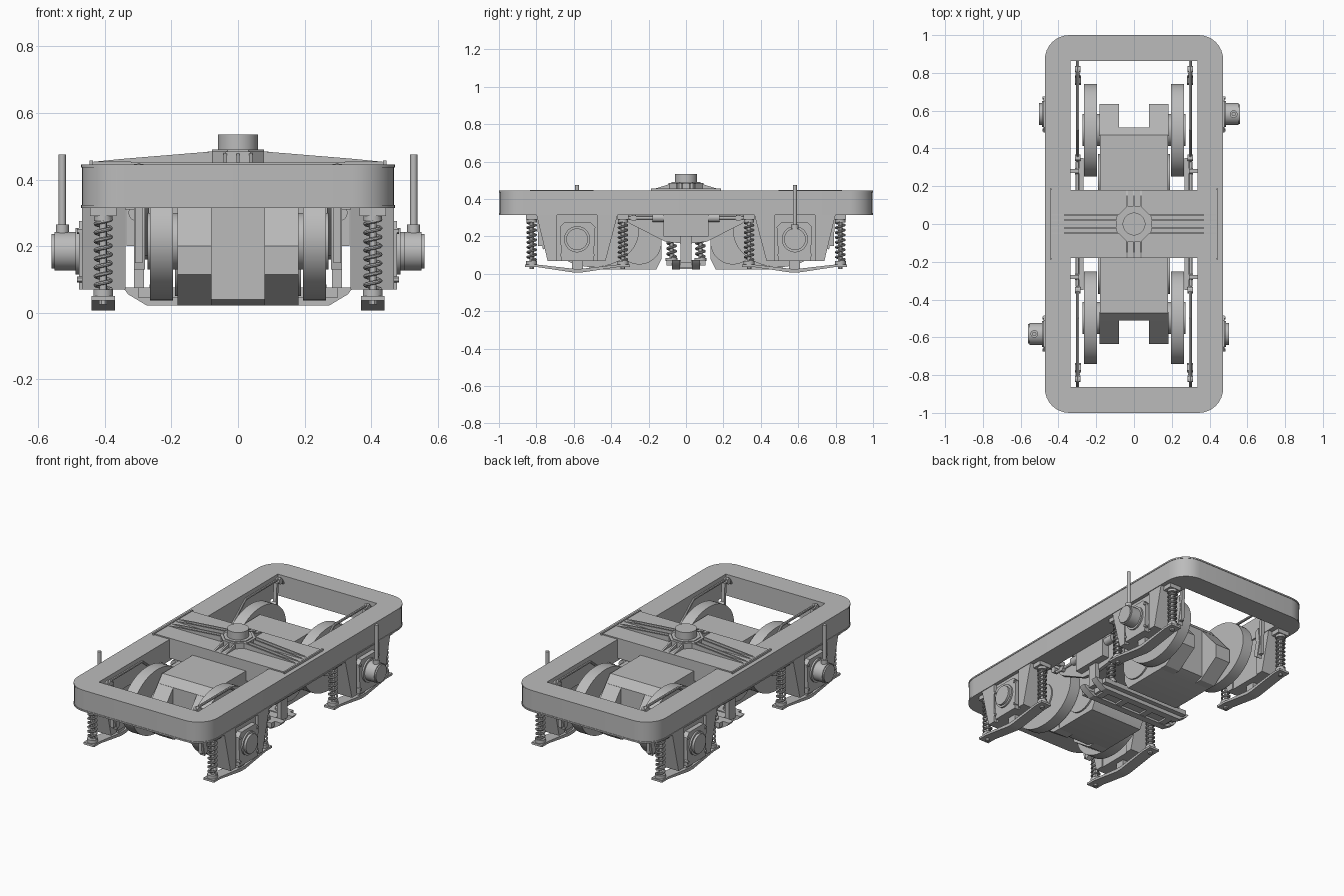
import bpy, bmesh
from math import sin, cos, pi, radians
from mathutils import Matrix

if "Cube" in bpy.data.objects:
    bpy.data.objects.remove(bpy.data.objects["Cube"])

GREY = (0.5, 0.5, 0.5, 1)
mat = bpy.data.materials.new("steel_grey")
mat.use_nodes = True
mat.diffuse_color = GREY
mat.node_tree.nodes["Principled BSDF"].inputs["Base Color"].default_value = GREY


def finish(name, mesh):
    ob = bpy.data.objects.new(name, mesh)
    bpy.context.scene.collection.objects.link(ob)
    mesh.materials.clear()
    mesh.materials.append(mat)
    bpy.ops.object.select_all(action='DESELECT')
    ob.select_set(True)
    bpy.context.view_layer.objects.active = ob
    bpy.ops.object.shade_smooth_by_angle(angle=radians(30))
    return ob


def prism(name, pts, axis, lo, hi):
    """Extrude a 2D outline along an axis between lo and hi."""
    place = {'X': lambda p, d: (d, p[0], p[1]),
             'Y': lambda p, d: (p[0], d, p[1]),
             'Z': lambda p, d: (p[0], p[1], d)}[axis]
    bm = bmesh.new()
    a = [bm.verts.new(place(p, lo)) for p in pts]
    b = [bm.verts.new(place(p, hi)) for p in pts]
    bm.faces.new(a)
    bm.faces.new(b)
    for i in range(len(pts)):
        j = (i + 1) % len(pts)
        bm.faces.new((a[i], a[j], b[j], b[i]))
    bmesh.ops.recalc_face_normals(bm, faces=bm.faces)
    mesh = bpy.data.meshes.new(name)
    bm.to_mesh(mesh)
    bm.free()
    return finish(name, mesh)


def box(name, x, y, z):
    return prism(name, [(x[0], y[0]), (x[1], y[0]), (x[1], y[1]), (x[0], y[1])], 'Z', *z)


def disc(name, c, r, axis, lo, hi, n=32, r2=None):
    r2 = r2 or r
    turn = pi / n
    pts = [(c[0] + r * cos(2 * pi * i / n + turn), c[1] + r2 * sin(2 * pi * i / n + turn))
           for i in range(n)]
    return prism(name, pts, axis, lo, hi)


def curve_mesh(name, splines, **settings):
    cu = bpy.data.curves.new(name, 'CURVE')
    for k, v in settings.items():
        setattr(cu, k, v)
    for pts, closed in splines:
        sp = cu.splines.new('POLY')
        sp.points.add(len(pts) - 1)
        for p, co in zip(sp.points, pts):
            p.co = (*co, 1)
        sp.use_cyclic_u = closed
    tmp = bpy.data.objects.new(name + "_path", cu)
    bpy.context.scene.collection.objects.link(tmp)
    dg = bpy.context.evaluated_depsgraph_get()
    mesh = bpy.data.meshes.new_from_object(tmp.evaluated_get(dg))
    bpy.data.objects.remove(tmp)
    return finish(name, mesh)


def pipe(name, pts, r):
    return curve_mesh(name, [(pts, False)], dimensions='3D', bevel_depth=r,
                      bevel_resolution=2, use_fill_caps=True)


def spring(name, x, y, lo, hi, r, wire, turns):
    n = turns * 14
    pipe(name, [(x + r * cos(2 * pi * i / 14), y + r * sin(2 * pi * i / 14),
                 lo + (hi - lo) * i / n) for i in range(n + 1)], wire)
    disc(name + "_core", (x, y), r * 0.5, 'Z', lo, hi, 12)


def ring(name, inset, lo, hi):
    """Rounded rectangular ring with a square-cornered opening."""
    r, hx, hy = 0.13 - inset, 0.472 - inset, 1 - inset
    outer = []
    for k, (sx, sy) in enumerate([(1, 1), (-1, 1), (-1, -1), (1, -1)]):
        for i in range(9):
            a = (k + i / 8) * pi / 2
            outer.append((sx * (hx - r) + r * cos(a), sy * (hy - r) + r * sin(a), 0))
    ix, iy = 0.335, 0.862
    inner = [(ix, iy, 0), (-ix, iy, 0), (-ix, -iy, 0), (ix, -iy, 0)]
    ob = curve_mesh(name, [(outer, True), (inner, True)], dimensions='2D',
                    fill_mode='BOTH', extrude=(hi - lo) / 2)
    ob.data.transform(Matrix.Translation((0, 0, (hi + lo) / 2)))


# Main frame: web ring with thin flanges
ring("frame_web", 0.003, 0.322, 0.438)
ring("frame_top_flange", 0, 0.436, 0.445)
ring("frame_bottom_flange", 0, 0.315, 0.324)

# Bolster across the middle
box("bolster_body", (-0.335, 0.335), (-0.12, 0.12), (0.2, 0.44))
box("bolster_plate", (-0.442, 0.442), (-0.18, 0.18), (0.435, 0.452))
for s in (-1, 1):
    box("bolster_end_strip", sorted((s * 0.436, s * 0.446)), (-0.187, 0.187), (0.435, 0.457))
    box("bolster_side_web", (-0.335, 0.335), sorted((s * 0.165, s * 0.18)), (0.33, 0.44))
    for off in (-0.05, -0.02, 0.02, 0.05):
        prism("long_rib", [(s * 0.07, 0.45), (s * 0.07, 0.485), (s * 0.35, 0.462), (s * 0.44, 0.453)],
              'Y', off - 0.004, off + 0.004)
    for off in (-0.038, 0, 0.038):
        prism("short_rib", [(s * 0.07, 0.45), (s * 0.07, 0.485), (s * 0.178, 0.452)],
              'X', off - 0.005, off + 0.005)
disc("pivot_base", (0, 0), 0.1, 'Z', 0.45, 0.485, 8)
disc("pivot_collar", (0, 0), 0.084, 'Z', 0.48, 0.49, 8)
disc("pivot_pin", (0, 0), 0.06, 'Z', 0.48, 0.535)

# Spring plank hung below the bolster: two rails with a recessed web
for s in (-1, 1):
    prism("plank_rail", [(-0.345, 0.075), (-0.33, 0.055), (-0.275, 0.022), (0.275, 0.022),
                         (0.33, 0.055), (0.345, 0.075)], 'Y', *sorted((s * 0.032, s * 0.075)))
    box("plank_flange", (-0.3, 0.3), sorted((s * 0.03, s * 0.105)), (0.045, 0.075))
    box("plank_hanger", sorted((s * 0.283, s * 0.312)), (-0.03, 0.03), (0.06, 0.24))
box("plank_web", (-0.27, 0.27), (-0.035, 0.035), (0.035, 0.07))
for x in (-0.235, -0.09, 0.09, 0.235):
    box("plank_block", (x - 0.02, x + 0.02), (-0.035, 0.035), (0.025, 0.07))
    for y in (-0.077, 0.077):
        disc("plank_spring_seat", (x, y), 0.032, 'Z', 0.07, 0.085, 16)
        spring("plank_spring", x, y, 0.085, 0.2, 0.022, 0.007, 4)

for sy in (-1, 1):
    # Traction motor with two arms around the axle
    def along(pts):
        return [(sy * y, z) for y, z in pts]

    prism("motor_body", along([(0.13, 0.08), (0.13, 0.32), (0.18, 0.39), (0.47, 0.39),
                               (0.51, 0.345), (0.51, 0.04), (0.45, 0.022), (0.16, 0.022)]),
          'X', -0.18, 0.18)
    for sx in (-1, 1):
        prism("motor_arm", along([(0.47, 0.39), (0.635, 0.2), (0.635, 0.115), (0.5, 0.022), (0.45, 0.022)]),
              'X', *sorted((sx * 0.08, sx * 0.182)))

    for sx in (-1, 1):
        def across(a, b):
            return sorted((sx * a, sx * b))

        disc("motor_end_cover", (sy * 0.25, 0.17), 0.12, 'X', *across(0.17, 0.19))

        # Wheel with hub
        disc("wheel", (sy * 0.497, 0.228), 0.245, 'X', *across(0.195, 0.264), 56, 0.192)
        disc("wheel_hub", (sy * 0.497, 0.215), 0.085, 'X', *across(0.17, 0.272))

        # Pedestal legs around an axle box
        prism("pedestal_outer_leg", along([(0.8, 0.318), (0.74, 0.07), (0.69, 0.07), (0.69, 0.318)]),
              'X', *across(0.338, 0.468))
        prism("pedestal_inner_leg", along([(0.365, 0.318), (0.43, 0.07), (0.475, 0.07), (0.475, 0.318)]),
              'X', *across(0.338, 0.468))
        box("axle_box", across(0.345, 0.45), sorted((sy * 0.47, sy * 0.695)), (0.07, 0.318))
        prism("axle_box_face", along([(0.495, 0.07), (0.485, 0.25), (0.51, 0.275), (0.65, 0.275),
                                      (0.675, 0.25), (0.665, 0.07)]), 'X', *across(0.44, 0.478))
        disc("axle_cover", (sy * 0.582, 0.185), 0.07, 'X', *across(0.47, 0.488))
        disc("axle_cap", (sy * 0.582, 0.185), 0.058, 'X', *across(0.48, 0.502))
        for dy in (-0.085, 0.085):
            for z in (0.1, 0.245):
                disc("cover_bolt", (sy * 0.582 + dy, z), 0.009, 'X', *across(0.46, 0.484), 6)

        # Sensor drum and upright rod on two opposite corners only
        if sx == sy:
            disc("sensor_drum", (sy * 0.582, 0.185), 0.058, 'X', *across(0.48, 0.552))
            disc("sensor_lid", (sy * 0.582, 0.185), 0.052, 'X', *across(0.55, 0.56))
            disc("rod_socket", (sx * 0.528, sy * 0.582), 0.02, 'Z', 0.235, 0.265, 16)
            disc("upright_rod", (sx * 0.528, sy * 0.582), 0.011, 'Z', 0.25, 0.475, 16)

        # Sagging tie bar carrying the two coil springs
        prism("tie_bar", along([(0.86, 0.05), (0.8, 0.05), (0.6, 0.027), (0.56, 0.027), (0.36, 0.05),
                                (0.3, 0.05), (0.3, 0.037), (0.36, 0.037), (0.56, 0.007), (0.6, 0.007),
                                (0.8, 0.037), (0.86, 0.037)]), 'X', *across(0.37, 0.44))
        box("tie_block", across(0.38, 0.43), sorted((sy * 0.55, sy * 0.61)), (0.01, 0.07))
        for y in (0.825, 0.337):
            cx, cy = sx * 0.405, sy * y
            disc("spring_foot", (cx, cy), 0.03, 'Z', 0.045, 0.07, 16)
            spring("coil_spring", cx, cy, 0.07, 0.28, 0.023, 0.006, 8)
            disc("spring_cap", (cx, cy), 0.028, 'Z', 0.275, 0.295, 16)
            box("spring_bracket", across(0.365, 0.445), (cy - 0.03, cy + 0.03), (0.29, 0.318))
            disc("spring_bolt", (cx, cy), 0.013, 'Z', 0.025, 0.05, 8)

        # Brake linkage above and hanger beside the wheel
        pipe("brake_rod", [(sx * 0.298, sy * y, z) for y, z in
                           ((0.862, 0.4), (0.83, 0.442), (0.5, 0.442), (0.36, 0.33), (0.33, 0.3))], 0.008)
        for y, z in ((0.82, 0.43), (0.35, 0.32), (0.28, 0.3)):
            disc("rod_joint", (sy * y, z), 0.018, 'X', *across(0.284, 0.312), 12)
        box("rod_bracket", across(0.29, 0.34), sorted((sy * 0.27, sy * 0.29)), (0.31, 0.34))
        prism("brake_hanger", along([(0.785, 0.43), (0.8, 0.43), (0.79, 0.15), (0.765, 0.15)]),
              'X', *across(0.287, 0.309))
        prism("brake_shoe", along([(0.745, 0.3), (0.775, 0.32), (0.785, 0.23), (0.765, 0.13),
                                   (0.735, 0.15), (0.755, 0.23)]), 'X', *across(0.28, 0.312))

# Drooping bolster ends with the brake cylinders outside them
for sx in (-1, 1):
    prism("bolster_end", [(-0.35, 0.318), (-0.3, 0.268), (-0.11, 0.172), (0, 0.16), (0.11, 0.172),
                          (0.3, 0.268), (0.35, 0.318)], 'X', *sorted((sx * 0.268, sx * 0.29)))
    disc("brake_cylinder", (sx * 0.305, 0.3), 0.024, 'Y', -0.18, 0.18, 24)
    disc("cylinder_rod", (sx * 0.3, 0.3), 0.009, 'Y', -0.33, 0.33, 12)
